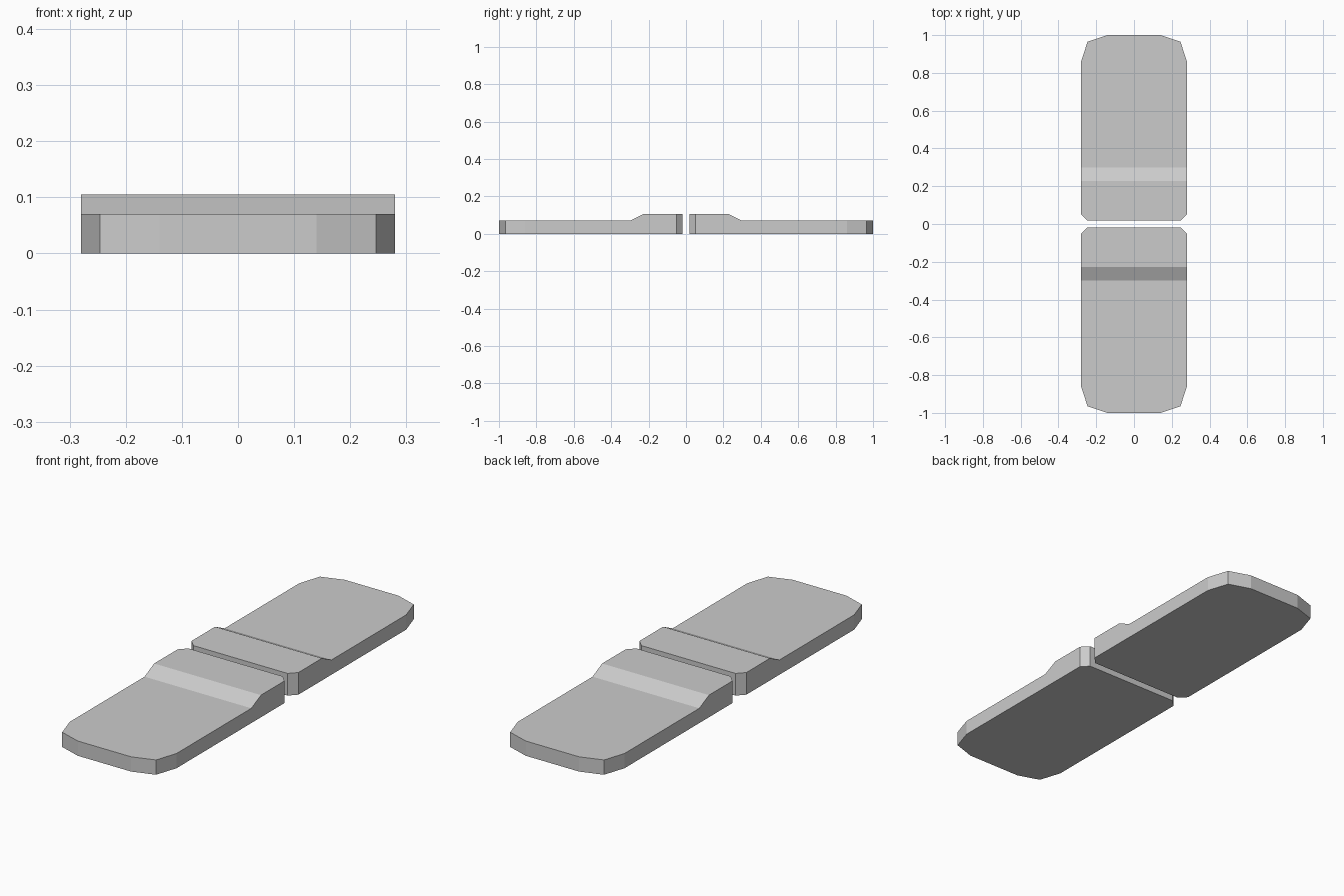
import bpy, bmesh

if "Cube" in bpy.data.objects:
    bpy.data.objects.remove(bpy.data.objects["Cube"])

HIGH, LOW = 0.105, 0.07
RAMP_START, RAMP_END = 0.228, 0.30
# Right half of the plate outline, from the inner edge to the rounded outer end
HALF = [(0.247, 0.018), (0.28, 0.052), (0.28, 0.86), (0.246, 0.965), (0.14, 1.0)]


def plate(name, side):
    outline = HALF + [(-x, y) for x, y in reversed(HALF)]
    bm = bmesh.new()
    base = bm.faces.new([bm.verts.new((x, y * side, 0)) for x, y in outline])
    top = bmesh.ops.extrude_face_region(bm, geom=[base], use_keep_orig=True)
    for v in top["geom"]:
        if isinstance(v, bmesh.types.BMVert):
            v.co.z = HIGH
    # Cut across at both ends of the ramp, then lower the outer part
    for y in (RAMP_START, RAMP_END):
        bmesh.ops.bisect_plane(bm, geom=bm.verts[:] + bm.edges[:] + bm.faces[:],
                               plane_co=(0, y * side, 0), plane_no=(0, 1, 0))
    for v in bm.verts:
        if v.co.z > 0.01 and abs(v.co.y) > RAMP_END - 0.001:
            v.co.z = LOW
    bmesh.ops.recalc_face_normals(bm, faces=bm.faces[:])
    mesh = bpy.data.meshes.new(name)
    bm.to_mesh(mesh)
    bm.free()
    bpy.context.collection.objects.link(bpy.data.objects.new(name, mesh))


# Two mirrored plates with a narrow gap between them
plate("front_plate", -1)
plate("back_plate", 1)
